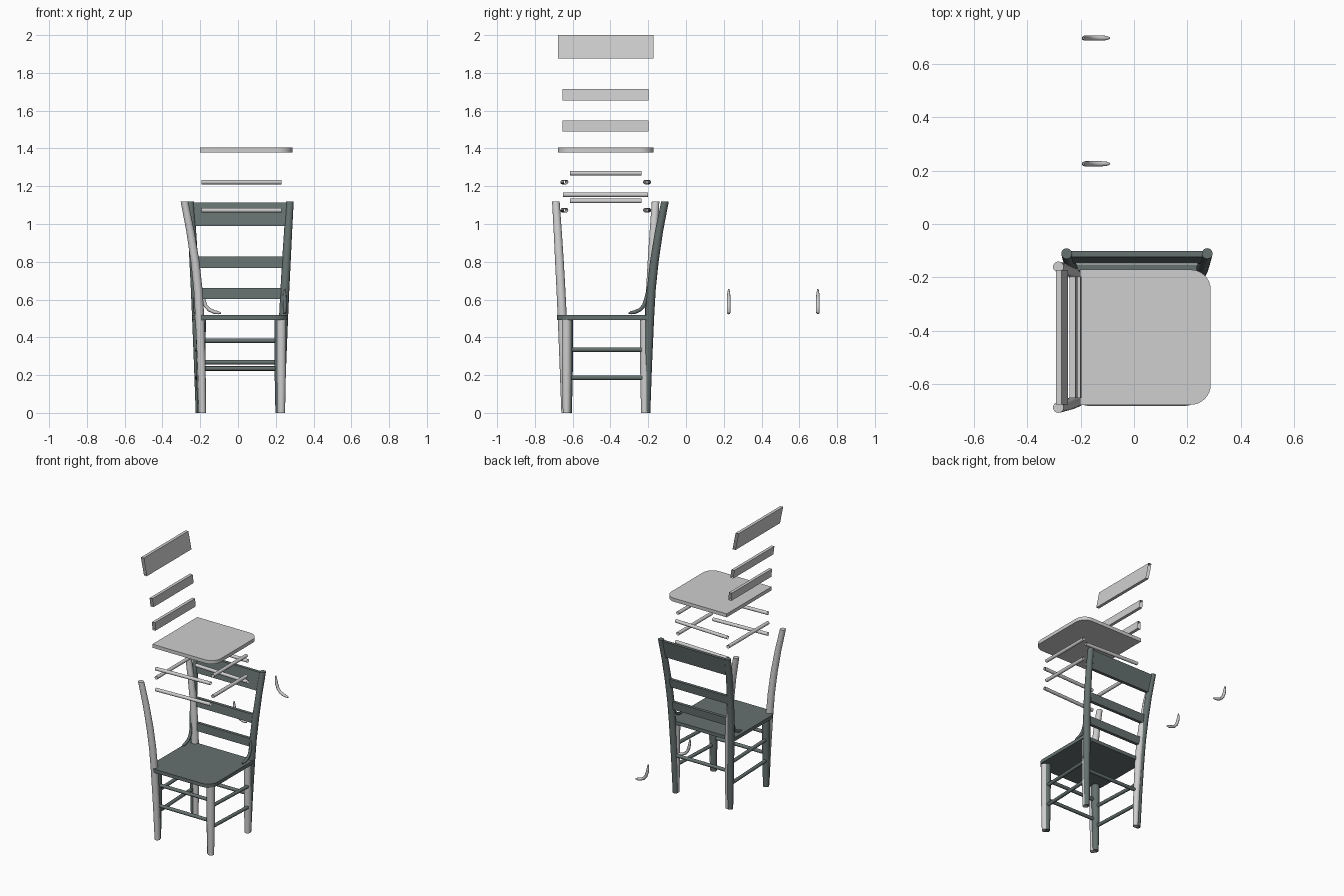
import bpy, bmesh, math
from mathutils import Matrix, Vector

cube = bpy.data.objects.get("Cube")
if cube:
    bpy.data.objects.remove(cube, do_unlink=True)


def material(name, rgb):
    m = bpy.data.materials.new(name)
    m.use_nodes = True
    m.diffuse_color = (*rgb, 1)
    bsdf = next(n for n in m.node_tree.nodes if n.type == 'BSDF_PRINCIPLED')
    bsdf.inputs["Base Color"].default_value = (*rgb, 1)
    return m


DARK = material("dark green grey paint", (0.13, 0.165, 0.16))
LIGHT = material("pale grey", (0.62, 0.62, 0.62))


def finish(name, bm, mat, place):
    bmesh.ops.recalc_face_normals(bm, faces=bm.faces)
    bm.transform(place)
    mesh = bpy.data.meshes.new(name)
    bm.to_mesh(mesh)
    bm.free()
    mesh.materials.append(mat)
    obj = bpy.data.objects.new(name, mesh)
    bpy.context.collection.objects.link(obj)
    bpy.ops.object.select_all(action='DESELECT')
    obj.select_set(True)
    bpy.context.view_layer.objects.active = obj
    bpy.ops.object.shade_smooth_by_angle(angle=math.radians(40))


def tube(name, path, radii, mat, place, caps=True, upright=False, sides=20):
    """Round bar swept along a path, with a radius at each point."""
    bm = bmesh.new()
    pts = [Vector(p) for p in path]
    rings = []
    for i, p in enumerate(pts):
        tangent = pts[min(i + 1, len(pts) - 1)] - pts[max(i - 1, 0)]
        if upright:
            tangent = Vector((0, 0, 1))
        rot = tangent.to_track_quat('Z', 'X')
        ring = []
        for k in range(sides):
            a = math.tau * k / sides
            ring.append(bm.verts.new(p + rot @ Vector((math.cos(a), math.sin(a), 0)) * radii[i]))
        rings.append(ring)
    for a, b in zip(rings, rings[1:]):
        for k in range(sides):
            n = (k + 1) % sides
            bm.faces.new((a[k], a[n], b[n], b[k]))
    if caps:
        bm.faces.new(rings[0])
        bm.faces.new(rings[-1])
    finish(name, bm, mat, place)


# Side profile of the back posts: half spread, depth, height, radius
POST = [(0.217, -0.207, 0, 0.018), (0.222, -0.202, 0.25, 0.022),
        (0.23, -0.193, 0.5, 0.024), (0.237, -0.184, 0.65, 0.0235),
        (0.245, -0.168, 0.8, 0.023), (0.254, -0.143, 0.96, 0.0215),
        (0.264, -0.111, 1.12, 0.02)]


def post_depth(z):
    for a, b in zip(POST, POST[1:]):
        if z <= b[2]:
            return a[1] + (b[1] - a[1]) * (z - a[2]) / (b[2] - a[2])
    return POST[-1][1]


def slat(name, half, low, high, mat, place, thick=0.011):
    """Flat back rail leaning with the posts, open at its hidden ends."""
    bm = bmesh.new()
    section = [(post_depth(z) + s * thick, z)
               for z, s in ((low, -1), (low, 1), (high, 1), (high, -1))]
    ends = [[bm.verts.new((x, y, z)) for y, z in section] for x in (-half, half)]
    for k in range(4):
        n = (k + 1) % 4
        bm.faces.new((ends[0][k], ends[0][n], ends[1][n], ends[1][k]))
    finish(name, bm, mat, place)


def seat(name, mat, place):
    """Board with rounded front corners."""
    half, front, back, r = 0.2535, -0.683, -0.193, 0.075
    outline = [(half, back), (-half, back)]
    for sx, start in ((-1, math.pi), (1, 1.5 * math.pi)):
        for k in range(9):
            a = start + k * math.pi / 16
            outline.append((sx * (half - r) + r * math.cos(a), front + r + r * math.sin(a)))
    bm = bmesh.new()
    face = bm.faces.new([bm.verts.new((x, y, 0.492)) for x, y in outline])
    top = bmesh.ops.extrude_face_region(bm, geom=[face])["geom"]
    bmesh.ops.translate(bm, vec=(0, 0, 0.025), verts=[v for v in top if isinstance(v, bmesh.types.BMVert)])
    finish(name, bm, mat, place)


def chair(prefix, mat, base, lift=0, slide=0):
    """Lift raises the loose parts, slide moves the brackets sideways."""
    raised = Matrix.Translation((0, 0, lift)) @ base
    moved = Matrix.Translation((0, slide, 0)) @ base

    seat(prefix + "_seat", mat, raised)
    for label, half, low, high in (("top", 0.2525, 0.99, 1.113),
                                   ("middle", 0.2275, 0.768, 0.827),
                                   ("lower", 0.2275, 0.604, 0.66)):
        slat(f"{prefix}_{label}_back_slat", half, low, high, mat, raised)

    # Cross stretchers
    for label, half, y, z in (("upper_front", 0.19, -0.625, 0.382),
                              ("lower_front", 0.19, -0.625, 0.235),
                              ("back", 0.225, -0.203, 0.268)):
        tube(f"{prefix}_{label}_stretcher", [(-half, y, z), (half, y, z)],
             [0.012] * 2, mat, raised, caps=False)

    for side, s in (("left", 1), ("right", -1)):
        # Posts and front legs
        tube(f"{prefix}_{side}_back_post", [(s * x, y, z) for x, y, z, r in POST],
             [p[3] for p in POST], mat, base, upright=True)
        tube(f"{prefix}_{side}_front_leg",
             [(s * 0.207, -0.624, z) for z in (0, 0.22, 0.494)],
             [0.02, 0.0245, 0.0255], mat, base, upright=True)
        # Side stretchers
        for label, z in (("upper", 0.335), ("lower", 0.186)):
            tube(f"{prefix}_{side}_{label}_side_stretcher",
                 [(s * 0.228, -0.202, z), (s * 0.21, -0.625, z)],
                 [0.012] * 2, mat, raised, caps=False)
        # Curved bracket between post and seat
        curl = [(-0.205, 0.655), (-0.207, 0.63), (-0.212, 0.6), (-0.223, 0.568),
                (-0.243, 0.546), (-0.27, 0.534), (-0.292, 0.53), (-0.305, 0.528)]
        tube(f"{prefix}_{side}_bracket", [(s * 0.236, y, z) for y, z in curl],
             [0.004, 0.008] + [0.01] * 4 + [0.008, 0.003], mat, moved, sides=12)


# Assembled chair facing the front, and a turned chair with its parts lifted off
chair("painted", DARK, Matrix.Translation((0.011, 0, 0)))
chair("loose", LIGHT,
      Matrix.Translation((-0.395, -0.425, 0)) @ Matrix.Rotation(math.pi / 2, 4, 'Z'),
      lift=0.887, slide=0.887)
